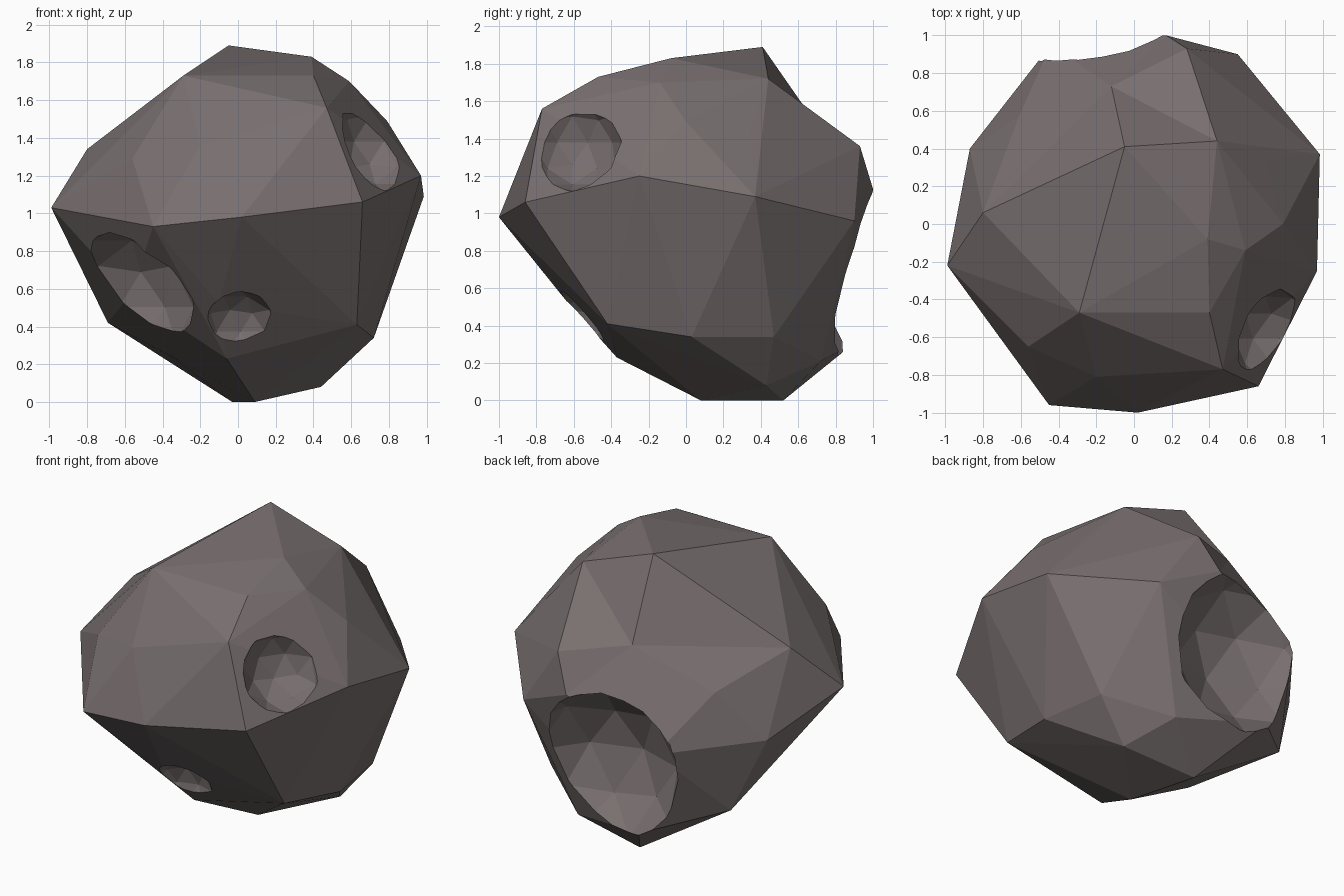
import bpy, bmesh
from mathutils import Vector

if "Cube" in bpy.data.objects:
    bpy.data.objects.remove(bpy.data.objects["Cube"])

# Main corners of the faceted boulder
upper = [(-.05, .41, 1.89), (.44, .44, 1.72), (.39, -.08, 1.83), (-.29, -.47, 1.73),
         (.40, -.47, 1.73), (.47, -.77, 1.56), (-.56, -.65, 1.29), (.59, -.14, 1.70),
         (.79, 0, 1.49), (.70, .34, 1.45), (-.80, .06, 1.34),
         (.28, .93, 1.36), (-.61, .57, 1.19)]
middle = [(.985, .37, 1.09), (.97, -.25, 1.20), (.66, -.86, 1.06), (.02, -1, .98),
          (-.45, -.96, .93), (-.99, -.22, 1.03), (-.87, .40, .88), (.55, .90, .96),
          (.17, 1, 1.13), (-.44, .95, .88)]
lower = [(.72, .03, .34), (.65, .47, .34), (.63, -.42, .41), (.44, .43, .08),
         (.09, .08, 0), (-.03, .52, 0), (-.06, -.37, .23), (-.35, .09, .24),
         (-.69, .52, .42), (-.10, -.63, .52), (-.28, .89, .30), (.28, .72, .21),
         (-.57, -.41, .57)]
# Dented corners: final position and how far they are pushed in
dents = [((-.12, .73, 1.43), (0, .13, .15)), ((-.20, -.81, 1.36), (0, -.06, .06))]

mat = bpy.data.materials.new("dark_rock")
mat.diffuse_color = (.19, .16, .16, 1)
mat.use_nodes = True
mat.node_tree.nodes["Principled BSDF"].inputs["Base Color"].default_value = mat.diffuse_color

# Boulder body: hull with two corners pushed inwards
bm = bmesh.new()
for p in upper + middle + lower:
    bm.verts.new(p)
pushed = [(bm.verts.new(Vector(p) + Vector(o)), p) for p, o in dents]
res = bmesh.ops.convex_hull(bm, input=bm.verts[:])
for v, p in pushed:
    v.co = p
inner = [g for g in res["geom_interior"] if isinstance(g, bmesh.types.BMVert)]
bmesh.ops.delete(bm, geom=inner, context='VERTS')
bmesh.ops.recalc_face_normals(bm, faces=bm.faces[:])
mesh = bpy.data.meshes.new("asteroid_rock")
bm.to_mesh(mesh)
bm.free()
rock = bpy.data.objects.new("asteroid_rock", mesh)
bpy.context.collection.objects.link(rock)
mesh.materials.append(mat)


def crater(name, centre, normal, rim):
    """Scoop a faceted bowl with the given rim centre, facing and rim radius."""
    n = Vector(normal).normalized()
    bpy.ops.mesh.primitive_ico_sphere_add(
        subdivisions=2, radius=rim * 1.15, location=Vector(centre) + n * rim * .46)
    cutter = bpy.context.object
    cutter.name = name
    cutter.hide_render = True
    cutter.data.materials.append(mat)
    bpy.context.view_layer.objects.active = rock
    mod = rock.modifiers.new(name, 'BOOLEAN')
    mod.operation = 'DIFFERENCE'
    mod.solver = 'EXACT'
    mod.object = cutter
    bpy.ops.object.modifier_apply(modifier=name)
    bpy.data.objects.remove(cutter)


# Craters
crater("back_crater", (-.06, .89, .71), (-.12, .97, -.15), .47)
crater("left_crater", (-.53, -.45, .61), (-.60, -.47, -.64), .36)
crater("front_crater", (.01, -.58, .43), (.05, -.75, -.65), .19)
crater("right_crater", (.69, -.56, 1.33), (.76, -.45, .47), .23)
